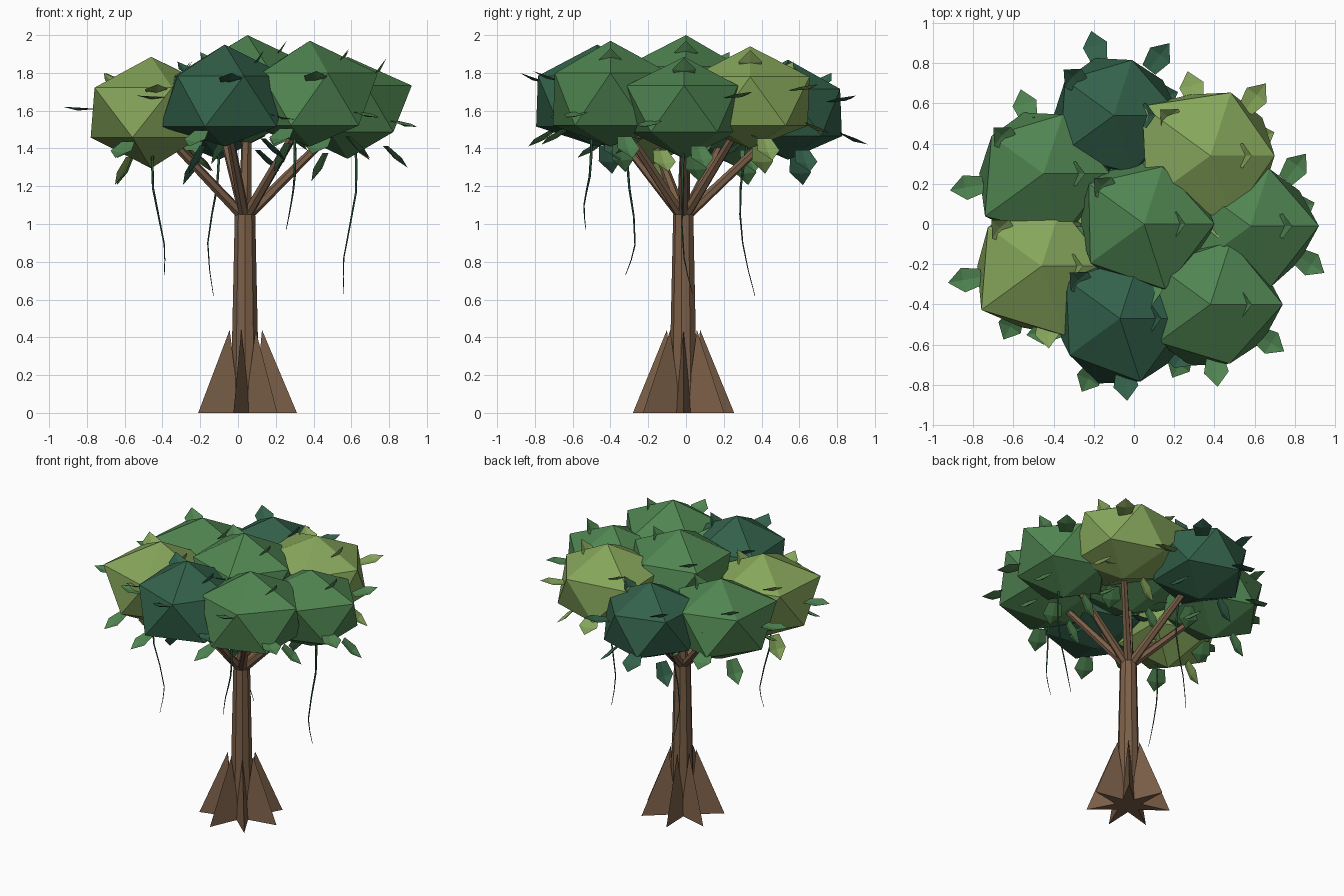
import bpy, bmesh, math
from mathutils import Vector, Matrix

if "Cube" in bpy.data.objects:
    bpy.data.objects.remove(bpy.data.objects["Cube"], do_unlink=True)


def material(name, rgb):
    m = bpy.data.materials.new(name)
    m.use_nodes = True
    m.diffuse_color = (*rgb, 1)
    bsdf = m.node_tree.nodes["Principled BSDF"]
    bsdf.inputs["Base Color"].default_value = (*rgb, 1)
    bsdf.inputs["Roughness"].default_value = 0.9
    return m


BARK = material("bark brown", (0.2, 0.115, 0.065))
MID = material("leaf green", (0.08, 0.235, 0.083))
DARK = material("deep green", (0.033, 0.12, 0.07))
LIGHT = material("yellow green", (0.24, 0.38, 0.105))
VINE = material("vine green", (0.03, 0.1, 0.05))


def finish(name, bm, mat):
    bmesh.ops.recalc_face_normals(bm, faces=bm.faces)
    mesh = bpy.data.meshes.new(name)
    bm.to_mesh(mesh)
    bm.free()
    mesh.materials.append(mat)
    obj = bpy.data.objects.new(name, mesh)
    bpy.context.collection.objects.link(obj)


def limb(name, start, end, r1, r2, sides):
    """Tapered flat-sided cylinder between two points."""
    start, end = Vector(start), Vector(end)
    axis = end - start
    turn = axis.to_track_quat("Z", "Y").to_matrix().to_4x4()
    bm = bmesh.new()
    bmesh.ops.create_cone(bm, cap_ends=True, segments=sides, radius1=r1, radius2=r2,
                          depth=axis.length,
                          matrix=Matrix.Translation((start + end) / 2) @ turn)
    finish(name, bm, BARK)


def polar(angle, r, side=0, z=0):
    """Point at a radius and sideways offset around the trunk axis."""
    c, s = math.cos(angle), math.sin(angle)
    return CENTRE + Vector((c * r - s * side, s * r + c * side, z))


# Trunk
CENTRE = Vector((0.037, -0.013, 0))
FORK = CENTRE + Vector((0, 0, 1.05))
limb("trunk", CENTRE, FORK, 0.078, 0.055, 9)

# Buttress roots: seven wedge fins
for i in range(7):
    a = math.tau * i / 7
    bm = bmesh.new()
    outer, left, right, top = [bm.verts.new(p) for p in (
        polar(a, 0.275), polar(a, 0.05, 0.042), polar(a, 0.05, -0.042),
        polar(a, 0.09, 0, 0.44))]
    for f in ((outer, left, right), (outer, top, left), (outer, right, top), (left, top, right)):
        bm.faces.new(f)
    finish(f"buttress_root_{i + 1}", bm, BARK)

# Foliage clusters: name, centre, height above and below, colour,
# lower ring reach, upper ring reach (percent, counter-clockwise from +x)
CLUSTERS = [
    ("centre", (0.05, 0, 1.7), 0.30, 0.28, MID, 33, (35, 30, 34, 33, 34)),
    ("front_left", (0.38, -0.4, 1.66), 0.31, 0.25, MID, 32, (36, 33, 33, 32, 31)),
    ("front", (-0.07, -0.47, 1.65), 0.30, 0.24, DARK, 34, (33, 33, 33, 31, 33)),
    ("right", (-0.46, -0.21, 1.59), 0.295, 0.295, LIGHT, 32, (33, 31, 33, 37, 36)),
    ("back_right", (-0.45, 0.25, 1.59), 0.29, 0.28, MID, 32, (33, 31, 32, 36, 32)),
    ("back", (-0.1, 0.54, 1.59), 0.28, 0.25, DARK, 30, (33, 29, 30, 33, 30)),
    ("back_left", (0.38, 0.34, 1.65), 0.29, 0.25, LIGHT, 32, (32, 33, 42, 39, 33)),
    ("left", (0.58, -0.01, 1.61), 0.275, 0.265, MID, 30, (34, 30, 33, 33, 32)),
]


def leaf(name, tip, direction, mat, length=0.17, width=0.062, fold=0.014):
    """Pointed leaf folded slightly along its middle rib."""
    d = direction.normalized()
    side = d.cross(Vector((0, 0, 1))).normalized()
    down = d.cross(side)
    bm = bmesh.new()
    base = tip - d * length
    belly = base + d * length * 0.55
    rib = [bm.verts.new(p) for p in (base, belly + down * fold, tip)]
    for s in (-1, 1):
        wide = bm.verts.new(belly + side * s * width)
        root = bm.verts.new(base + side * s * width * 0.65)
        bm.faces.new((rib[0], root, wide, rib[1]))
        bm.faces.new((rib[1], wide, rib[2]))
    finish(name, bm, mat)


GOLDEN = math.pi * (3 - math.sqrt(5))
LEAVES = 10
for name, pos, above, below, mat, lower, upper in CLUSTERS:
    pos = Vector(pos)
    # Cluster body: uneven flattened icosahedron
    bm = bmesh.new()
    bmesh.ops.create_icosphere(bm, subdivisions=1, radius=1)
    for v in bm.verts:
        flat = Vector((v.co.x, v.co.y, 0))
        if flat.length > 0.1:
            step = round(math.atan2(flat.y, flat.x) / (math.tau / 5)) % 5
            flat = flat.normalized() * (upper[step] if v.co.z > 0 else lower) / 100
            rise = v.co.z * above
        else:
            rise = above if v.co.z > 0 else -below
        v.co = pos + flat + Vector((0, 0, rise))
    finish(f"{name}_foliage", bm, mat)

    # Branch reaching into the cluster
    thick = 0.036 if name == "centre" else 0.029
    limb(f"{name}_branch", FORK - Vector((0, 0, 0.02)), pos - Vector((0, 0, 0.04)),
         thick, thick * 0.65, 6)

    # Leaves in a golden-angle spiral, lower ones drooping
    for i in range(LEAVES):
        z = 1 - (2 * i + 1) / LEAVES
        r = math.sqrt(1 - z * z) * 0.475
        if z < 0:
            r = min(r, 0.435)
        a = GOLDEN * i
        drop = z * 0.3 if z > 0 else z * 0.36 - 0.06
        offset = Vector((math.cos(a) * r, math.sin(a) * r, drop))
        colour = MID if i in (4, 7) else mat
        leaf(f"{name}_leaf_{i + 1}", pos + offset, offset, colour)

# Hanging vines: thin tapered curves
VINES = [
    [(-0.45, -0.32, 1.45), (-0.45, -0.3, 1.19), (-0.39, -0.27, 0.89), (-0.39, -0.32, 0.73)],
    [(-0.1, 0.33, 1.45), (-0.11, 0.29, 1.2), (-0.16, 0.3, 0.9), (-0.13, 0.365, 0.62)],
    [(0.3, -0.5, 1.45), (0.3, -0.51, 1.25), (0.28, -0.54, 1.1), (0.255, -0.53, 0.97)],
    [(0.62, -0.01, 1.45), (0.625, -0.02, 1.17), (0.56, -0.01, 0.82), (0.56, 0.035, 0.63)],
]
for n, path in enumerate(VINES):
    curve = bpy.data.curves.new(f"vine_{n + 1}", "CURVE")
    curve.dimensions = "3D"
    curve.bevel_depth = 0.008
    curve.bevel_resolution = 0
    curve.resolution_u = 2
    spline = curve.splines.new("BEZIER")
    spline.bezier_points.add(len(path) - 1)
    for k, (point, co) in enumerate(zip(spline.bezier_points, path)):
        point.co = co
        point.handle_left_type = point.handle_right_type = "AUTO"
        point.radius = 1 - 0.27 * k
    curve.materials.append(VINE)
    bpy.context.collection.objects.link(bpy.data.objects.new(f"vine_{n + 1}", curve))
